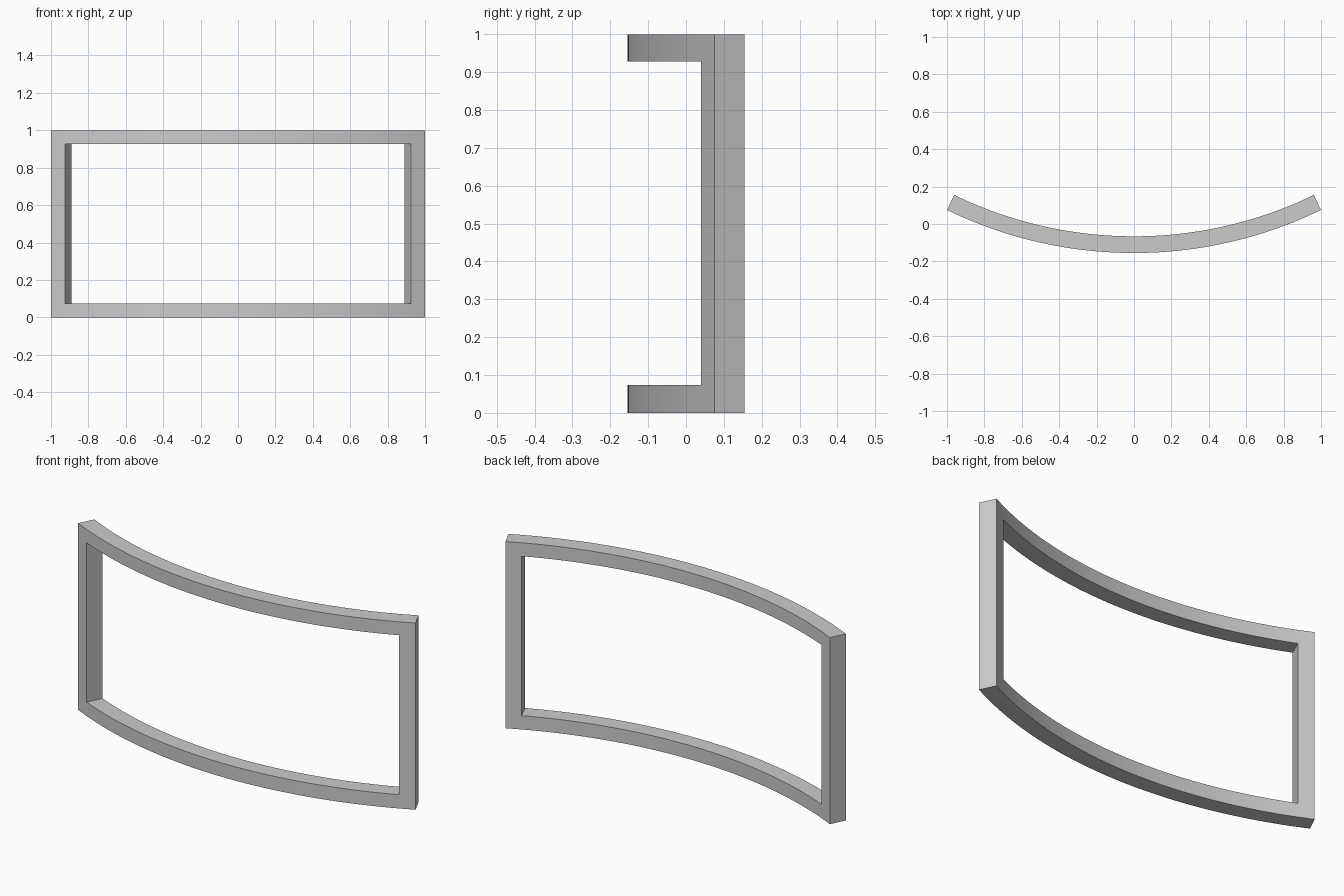
import bpy, bmesh, math

if "Cube" in bpy.data.objects:
    bpy.data.objects.remove(bpy.data.objects["Cube"])

R_FRONT, R_BACK, CY = 2.289, 2.2, 2.134   # concentric arcs seen from above
A_END = math.asin(1 / R_FRONT)            # outer end of the posts
A_POST = math.asin(0.925 / R_FRONT)       # inner edge of the posts
SEG = 48

# columns: post, curved span, post; rows: bottom rail, opening, top rail
angles = [-A_END] + [-A_POST + 2 * A_POST * i / SEG for i in range(SEG + 1)] + [A_END]
heights = [0, 0.074, 0.928, 1]

bm = bmesh.new()
grid = [[bm.verts.new((R_FRONT * math.sin(a), CY - R_FRONT * math.cos(a), z))
         for z in heights] for a in angles]

# front skin, leaving the opening empty
for i in range(len(angles) - 1):
    for j in range(3):
        if j == 1 and 0 < i < len(angles) - 2:
            continue
        bm.faces.new((grid[i][j], grid[i + 1][j], grid[i + 1][j + 1], grid[i][j + 1]))

# thicken radially towards the back
ext = bmesh.ops.extrude_face_region(bm, geom=bm.faces[:], use_keep_orig=True)
k = R_BACK / R_FRONT
for v in ext["geom"]:
    if isinstance(v, bmesh.types.BMVert):
        v.co.x *= k
        v.co.y = CY + (v.co.y - CY) * k
bmesh.ops.recalc_face_normals(bm, faces=bm.faces[:])

mesh = bpy.data.meshes.new("curved_frame")
bm.to_mesh(mesh)
bm.free()
frame = bpy.data.objects.new("curved_frame", mesh)
bpy.context.collection.objects.link(frame)

# plain grey finish
grey = bpy.data.materials.new("light grey")
grey.diffuse_color = (0.6, 0.6, 0.6, 1)
grey.use_nodes = True
grey.node_tree.nodes["Principled BSDF"].inputs["Base Color"].default_value = grey.diffuse_color
mesh.materials.append(grey)

bpy.context.view_layer.objects.active = frame
frame.select_set(True)
bpy.ops.object.shade_smooth_by_angle(angle=math.radians(30))
